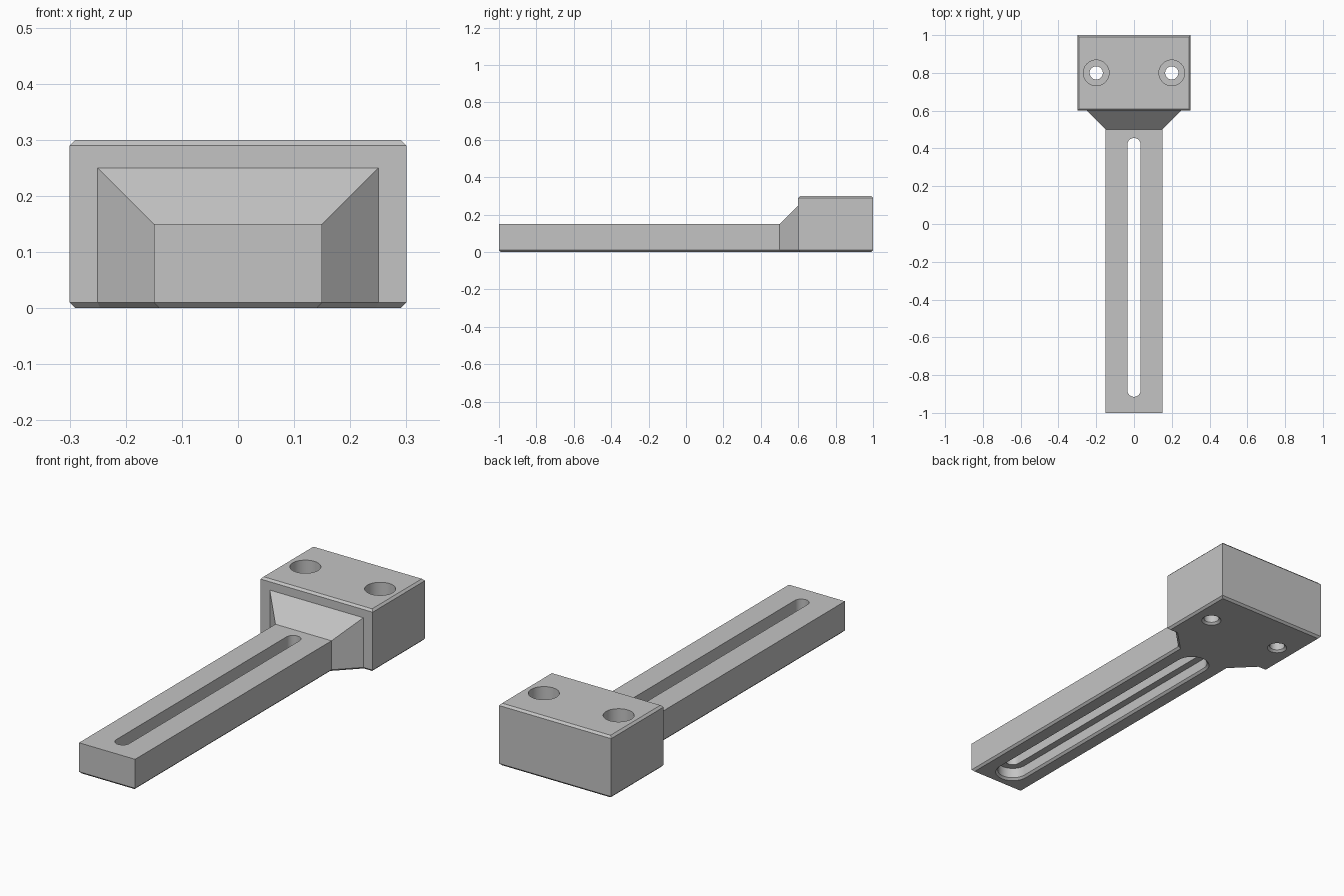
import bpy, bmesh, math
from mathutils import Vector

cube = bpy.data.objects.get("Cube")
if cube:
    bpy.data.objects.remove(cube)

CH = 0.01  # chamfer size

grey = bpy.data.materials.new("plain grey")
grey.use_nodes = True
colour = (0.55, 0.55, 0.55, 1)
grey.diffuse_color = colour
grey.node_tree.nodes["Principled BSDF"].inputs["Base Color"].default_value = colour


def make_object(name, bm):
    bmesh.ops.remove_doubles(bm, verts=bm.verts, dist=1e-5)
    bmesh.ops.recalc_face_normals(bm, faces=bm.faces)
    mesh = bpy.data.meshes.new(name)
    bm.to_mesh(mesh)
    bm.free()
    mesh.materials.append(grey)
    obj = bpy.data.objects.new(name, mesh)
    bpy.context.collection.objects.link(obj)
    return obj


def inset_outline(points, d):
    """Move every edge of a counter-clockwise outline inward by d."""
    result = []
    for i, p in enumerate(points):
        a = (p - points[i - 1]).normalized()
        b = (points[(i + 1) % len(points)] - p).normalized()
        na, nb = Vector((-a.y, a.x)), Vector((-b.y, b.x))
        result.append(p + (na + nb) * d / (1 + na.dot(nb)))
    return result


def bridge(bm, lower, upper):
    n = len(lower)
    for i in range(n):
        j = (i + 1) % n
        bm.faces.new((lower[i], lower[j], upper[j], upper[i]))


def build_body():
    # Right half of the plan: x, y and wall height, from arm tip to head back
    half = [(0.15, -1, 0.15), (0.15, 0.5, 0.15), (0.25, 0.6, 0.25),
            (0.3, 0.6, 0.3 - CH), (0.3, 1, 0.3 - CH)]
    plan = half + [(-x, y, z) for x, y, z in reversed(half)]
    outline = [Vector((x, y)) for x, y, z in plan]
    bm = bmesh.new()

    # Chamfered foot, then the walls
    foot = [bm.verts.new((p.x, p.y, 0)) for p in inset_outline(outline, CH)]
    base = [bm.verts.new((p.x, p.y, CH)) for p in outline]
    top = [bm.verts.new(p) for p in plan]
    bm.faces.new(foot)
    bridge(bm, foot, base)
    bridge(bm, base, top)

    # Arm top, sloping neck, head front
    for i in range(3):
        bm.faces.new((top[i], top[i + 1], top[-2 - i], top[-1 - i]))

    # Chamfered head top
    rim = [top[3], top[4], top[5], top[6]]
    lid_plan = inset_outline([v.co.xy for v in rim], CH)
    lid = [bm.verts.new((p.x, p.y, 0.3)) for p in lid_plan]
    bridge(bm, rim, lid)
    bm.faces.new(lid)
    return make_object("slotted_arm_bracket", bm)


def build_cutter(name, x, y0, y1, levels, steps=24):
    """Stack of round-ended slots given as (z, radius); round when y0 == y1."""
    bm = bmesh.new()
    rings = []
    for z, r in levels:
        ring = []
        for k in range(2 * steps + 2):
            end = k > steps
            t = math.pi * (k - end) / steps
            ring.append(bm.verts.new((x + r * math.cos(t), (y0 if end else y1) + r * math.sin(t), z)))
        rings.append(ring)
    for lower, upper in zip(rings, rings[1:]):
        bridge(bm, lower, upper)
    bm.faces.new(rings[0])
    bm.faces.new(rings[-1])
    cutter = make_object(name, bm)
    cutter.hide_render = True
    return cutter


body = build_body()

# Long slot with a wider recess underneath, and two counterbored holes
slot_levels = [(-CH, 0.09), (CH, 0.07), (0.06, 0.07), (0.06, 0.035), (0.4, 0.035)]
hole_levels = [(-CH, 0.055), (CH, 0.035), (0.15, 0.035), (0.15, 0.068), (0.4, 0.068)]
cutters = [build_cutter("slot_cutter", 0, -0.88, 0.42, slot_levels)]
for side, x in (("left", 0.2), ("right", -0.2)):
    cutters.append(build_cutter(side + "_hole_cutter", x, 0.8, 0.8, hole_levels))

bpy.context.view_layer.objects.active = body
for cutter in cutters:
    mod = body.modifiers.new(cutter.name, "BOOLEAN")
    mod.operation = "DIFFERENCE"
    mod.solver = "EXACT"
    mod.object = cutter
    bpy.ops.object.modifier_apply(modifier=mod.name)
    bpy.data.objects.remove(cutter)

# Smooth the round walls, keep every edge crisp
bpy.ops.object.select_all(action="DESELECT")
body.select_set(True)
bpy.ops.object.shade_smooth_by_angle(angle=math.radians(30))
